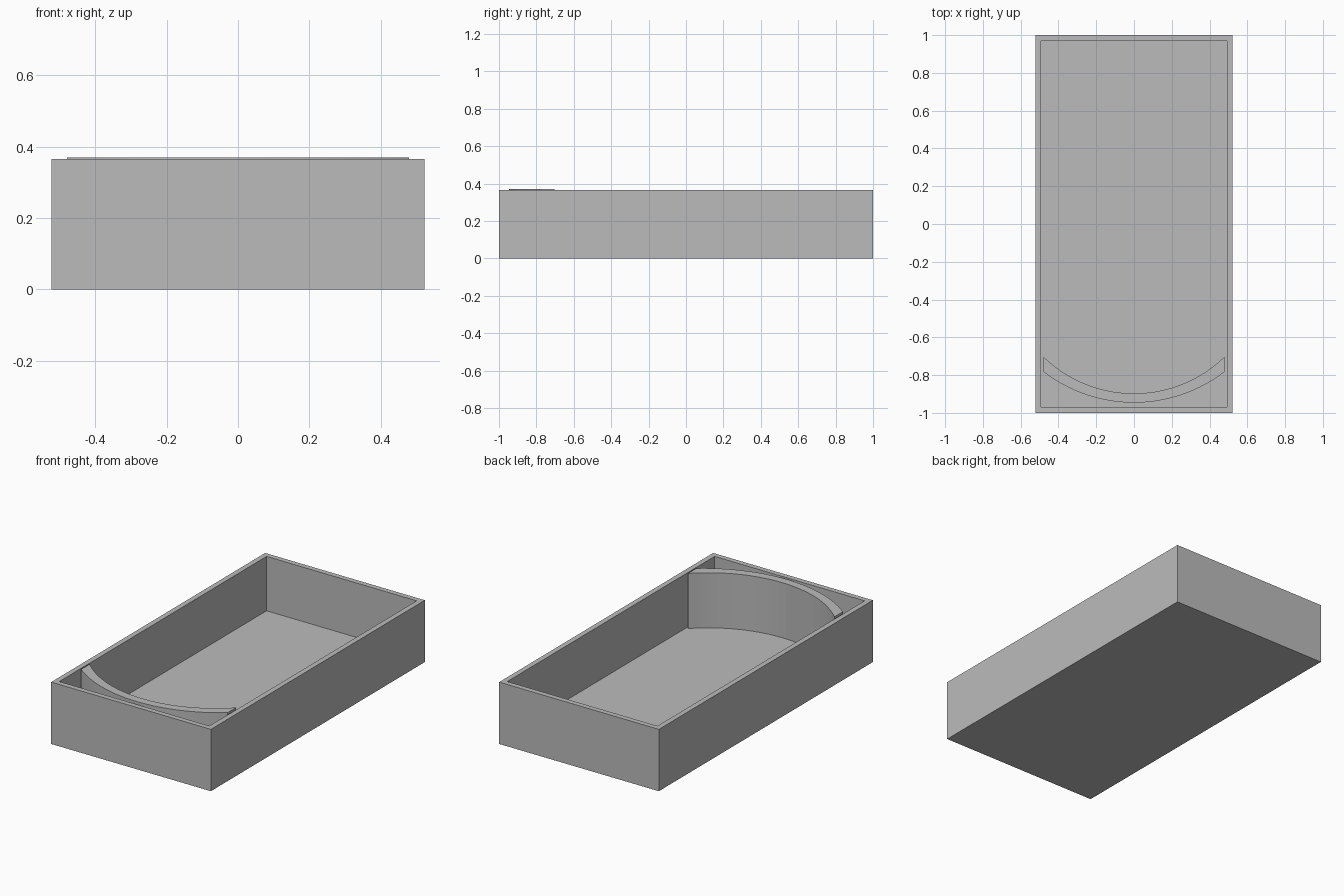
import bpy, bmesh, math

cube = bpy.data.objects.get("Cube")
if cube:
    bpy.data.objects.remove(cube, do_unlink=True)

WIDTH, LENGTH, HEIGHT = 1.045, 2.0, 0.366
WALL, FLOOR, RIM = 0.044, 0.044, 0.37

grey = bpy.data.materials.new("plain grey")
grey.use_nodes = True
grey.diffuse_color = (0.5, 0.5, 0.5, 1)
grey.node_tree.nodes["Principled BSDF"].inputs["Base Color"].default_value = (0.5, 0.5, 0.5, 1)


def finish(bm, name):
    bmesh.ops.recalc_face_normals(bm, faces=bm.faces)
    mesh = bpy.data.meshes.new(name)
    bm.to_mesh(mesh)
    bm.free()
    mesh.materials.append(grey)
    obj = bpy.data.objects.new(name, mesh)
    bpy.context.collection.objects.link(obj)
    return obj


def arc(half, end_y, mid_y, steps=40):
    """Points on the circle through (-half, end_y), (0, mid_y), (half, end_y)."""
    sag = end_y - mid_y
    radius = (half * half + sag * sag) / (2 * sag)
    sweep = math.asin(half / radius)
    angles = [sweep * (2 * i / steps - 1) for i in range(steps + 1)]
    return [(radius * math.sin(a), mid_y + radius * (1 - math.cos(a))) for a in angles]


# Open tray: box with the top face inset and pushed down to the floor
bm = bmesh.new()
bmesh.ops.create_cube(bm, size=1)
for v in bm.verts:
    v.co = (v.co.x * WIDTH, v.co.y * LENGTH, (v.co.z + 0.5) * HEIGHT)
top = max(bm.faces, key=lambda f: f.calc_center_median().z)
bmesh.ops.inset_region(bm, faces=[top], thickness=WALL)
well = bmesh.ops.extrude_discrete_faces(bm, faces=[top])["faces"][0]
for v in well.verts:
    v.co.z = FLOOR
finish(bm, "tray")

# Curved divider: strip between two arcs, raised slightly above the rim
half = WIDTH / 2 - WALL + 0.001
inner = arc(half, -0.702, -0.897)
outer = arc(half, -0.782, -0.946)
bm = bmesh.new()
rows = [[bm.verts.new((x, y, FLOOR - 0.005)) for x, y in pts] for pts in (inner, outer)]
strip = [bm.faces.new((rows[0][i], rows[0][i + 1], rows[1][i + 1], rows[1][i]))
         for i in range(len(inner) - 1)]
raised = bmesh.ops.extrude_face_region(bm, geom=strip, use_keep_orig=True)["geom"]
for v in raised:
    if isinstance(v, bmesh.types.BMVert):
        v.co.z = RIM
finish(bm, "curved_divider")
